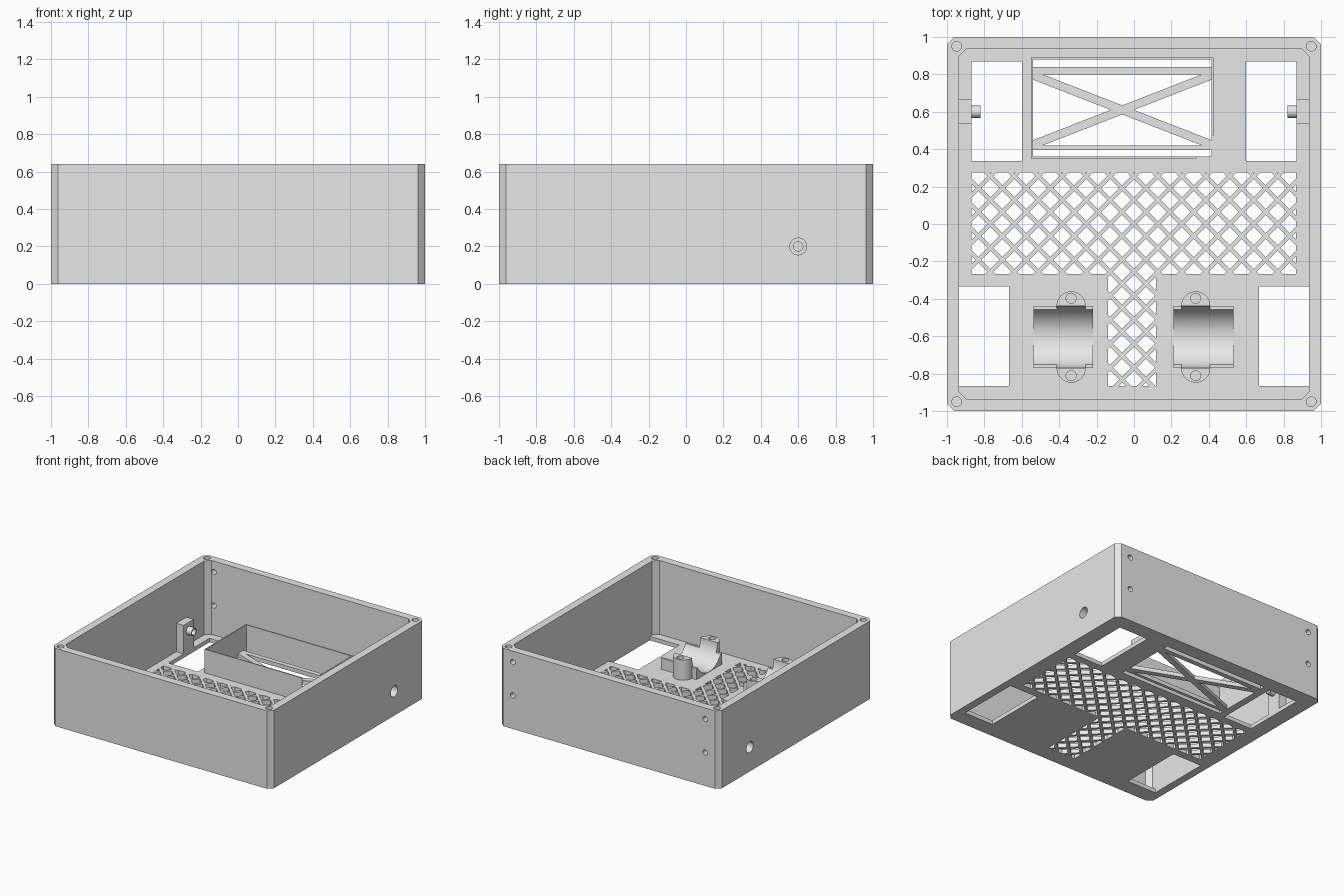
import bpy, bmesh, math
from mathutils import Matrix, Vector

if "Cube" in bpy.data.objects:
    bpy.data.objects.remove(bpy.data.objects["Cube"], do_unlink=True)

grey = bpy.data.materials.new("light_grey_plastic")
grey.use_nodes = True
grey.diffuse_color = (0.8, 0.8, 0.8, 1)
grey.node_tree.nodes["Principled BSDF"].inputs["Base Color"].default_value = (0.8, 0.8, 0.8, 1)

HEIGHT, FLOOR, INNER = 0.64, 0.033, 0.935
AXLE_Y, AXLE_Z = 0.6, 0.2


def box(bm, x0, x1, y0, y1, z0, z1):
    m = Matrix.Translation(((x0 + x1) / 2, (y0 + y1) / 2, (z0 + z1) / 2))
    m = m @ Matrix.Diagonal((x1 - x0, y1 - y0, z1 - z0, 1))
    return bmesh.ops.create_cube(bm, size=1, matrix=m)["verts"]


def rod(bm, start, end, r, sides=32):
    a, b = Vector(start), Vector(end)
    turn = (b - a).to_track_quat("Z", "Y").to_matrix().to_4x4()
    bmesh.ops.create_cone(bm, cap_ends=True, segments=sides, radius1=r, radius2=r,
                          depth=(b - a).length, matrix=Matrix.Translation((a + b) / 2) @ turn)


def chamfered_block(bm, half, chamfer, z0, z1):
    verts = box(bm, -half, half, -half, half, z0, z1)
    uprights = [e for e in {e for v in verts for e in v.link_edges}
                if abs(e.verts[0].co.z - e.verts[1].co.z) > 0.1]
    bmesh.ops.bevel(bm, geom=uprights, offset=chamfer, segments=1, affect="EDGES")


def diagonal_bar(rect, point, angle, width, z0, z1):
    """One slanted bar trimmed to a rectangle."""
    bm = bmesh.new()
    box(bm, -3, 3, -width / 2, width / 2, z0, z1)
    bm.transform(Matrix.Translation((point[0], point[1], 0)) @ Matrix.Rotation(angle, 4, "Z"))
    x0, x1, y0, y1 = rect
    for co, no in (((x0, 0, 0), (-1, 0, 0)), ((x1, 0, 0), (1, 0, 0)),
                   ((0, y0, 0), (0, -1, 0)), ((0, y1, 0), (0, 1, 0))):
        bmesh.ops.bisect_plane(bm, geom=bm.verts[:] + bm.edges[:] + bm.faces[:],
                               plane_co=co, plane_no=no, clear_outer=True)
        bmesh.ops.holes_fill(bm, edges=[e for e in bm.edges if e.is_boundary], sides=0)
    return bm


def merge(bm, other):
    temp = bpy.data.meshes.new("temp")
    other.to_mesh(temp)
    other.free()
    bm.from_mesh(temp)
    bpy.data.meshes.remove(temp)


def finish(bm, name):
    bmesh.ops.recalc_face_normals(bm, faces=bm.faces)
    mesh = bpy.data.meshes.new(name)
    bm.to_mesh(mesh)
    bm.free()
    mesh.materials.append(grey)
    ob = bpy.data.objects.new(name, mesh)
    bpy.context.collection.objects.link(ob)
    return ob


def select(ob):
    bpy.ops.object.select_all(action="DESELECT")
    bpy.context.view_layer.objects.active = ob
    ob.select_set(True)


def cut(ob, bm):
    cutter = finish(bm, "cutter")
    cutter.hide_render = True
    mod = ob.modifiers.new("cut", "BOOLEAN")
    mod.operation, mod.solver, mod.use_self = "DIFFERENCE", "EXACT", True
    mod.object = cutter
    select(ob)
    bpy.ops.object.modifier_apply(modifier=mod.name)
    bpy.data.objects.remove(cutter, do_unlink=True)


def smooth(ob):
    select(ob)
    bpy.ops.object.shade_smooth_by_angle(angle=math.radians(30))


def axle_bore(bm, side):
    rod(bm, (side * 1.1, AXLE_Y, AXLE_Z), (side * 0.9, AXLE_Y, AXLE_Z), 0.045)
    rod(bm, (side * 0.95, AXLE_Y, AXLE_Z), (side * 0.75, AXLE_Y, AXLE_Z), 0.025)


# Open-topped case with chamfered corners
bm = bmesh.new()
chamfered_block(bm, 1, 0.038, 0, HEIGHT)
case = finish(bm, "case")
bm = bmesh.new()
chamfered_block(bm, INNER, 0.038, FLOOR, 1)
cut(case, bm)

# Floor openings
MESH_RECTS = [(-0.87, 0.867, -0.267, 0.275), (-0.14, 0.117, -0.865, -0.267)]
TRAY = (-0.54, 0.415, 0.36, 0.88)
bm = bmesh.new()
for side in (-1, 1):
    for xa, xb, y0, y1 in ((0.6, 0.868, 0.337, 0.87), (0.667, INNER, -0.865, -0.333)):
        xs = sorted((side * xa, side * xb))
        box(bm, *xs, y0, y1, -0.1, 0.1)
box(bm, *TRAY, -0.1, 0.1)
box(bm, *MESH_RECTS[0], -0.1, 0.1)
box(bm, *MESH_RECTS[1][:3], -0.2, -0.1, 0.1)
cut(case, bm)

# Screw holes in the rim and back wall, axle bores in the side walls
bm = bmesh.new()
for side in (-1, 1):
    for y in (-0.95, 0.95):
        rod(bm, (side * 0.948, y, 0.3), (side * 0.948, y, 0.8), 0.026, 24)
    axle_bore(bm, side)
cut(case, bm)
bm = bmesh.new()
for side in (-1, 1):
    for z in (0.275, 0.55):
        rod(bm, (side * 0.875, 0.9, z), (side * 0.875, 1.1, z), 0.022, 24)
cut(case, bm)
smooth(case)

# Diagonal floor mesh
PITCH = 0.128
bm = bmesh.new()
for rect in MESH_RECTS:
    x0, x1, y0, y1 = rect
    for i in range(-16, 17):
        for slope in (1, -1):
            # skip bars that miss the rectangle
            reach = [x - slope * y for x in (x0, x1) for y in (y0, y1)]
            if min(reach) < i * PITCH < max(reach):
                merge(bm, diagonal_bar(rect, (i * PITCH, 0), slope * math.pi / 4, 0.022, 0, FLOOR))
finish(bm, "floor_mesh")

# Battery tray: thin walls with an open corner, cross braces and rails below
bm = bmesh.new()
T = 0.01
x0, x1, y0, y1 = TRAY
box(bm, x0 - T, x0, y0 - T, y1 + T, 0, 0.227)
box(bm, x0, x1 + T, y1, y1 + T, 0, 0.227)
box(bm, x1, x1 + T, 0.47, y1, 0, 0.227)
box(bm, x0, 0.335, y0 - T, y0, 0, 0.227)
finish(bm, "tray_walls")
bm = bmesh.new()
for ya, yb in ((0.8, 0.84), (0.395, 0.42)):
    box(bm, x0, x1, ya, yb, 0, FLOOR)
slant = math.atan2(0.37, 0.95)
for angle in (slant, -slant):
    merge(bm, diagonal_bar((x0, x1, 0.41, 0.81), (-0.0625, 0.61), angle, 0.045, 0, FLOOR))
finish(bm, "tray_braces")

# Motor cradles with rounded screw posts
for name, cx in (("right", -0.38 + 0.002), ("left", 0.372)):
    cy, half = -0.604, 0.166
    bm = bmesh.new()
    box(bm, cx - 0.16, cx + 0.16, cy - half, cy + half, 0.01, 0.125)
    for s in (-1, 1):
        px = cx + 0.042 if name == "right" else cx - 0.042
        rod(bm, (px, cy + s * half, 0.015), (px, cy + s * half, 0.2), 0.078)
    cradle = finish(bm, name + "_motor_cradle")
    bm = bmesh.new()
    rod(bm, (cx - 0.3, cy, 0.2), (cx + 0.3, cy, 0.2), 0.165, 64)
    cut(cradle, bm)
    bm = bmesh.new()
    for s in (-1, 1):
        rod(bm, (px, cy + s * 0.207, 0.06), (px, cy + s * 0.207, 0.3), 0.027, 24)
    cut(cradle, bm)
    smooth(cradle)

# Wheel axle brackets with hollow pins
for name, side in (("right", -1), ("left", 1)):
    bm = bmesh.new()
    xs = sorted((side * 0.868, side * (INNER + 0.005)))
    box(bm, *xs, AXLE_Y - 0.066, AXLE_Y + 0.066, 0.005, AXLE_Z + 0.067)
    rod(bm, (side * 0.88, AXLE_Y, AXLE_Z), (side * 0.82, AXLE_Y, AXLE_Z), 0.033)
    bracket = finish(bm, name + "_axle_bracket")
    bm = bmesh.new()
    axle_bore(bm, side)
    cut(bracket, bm)
    smooth(bracket)
